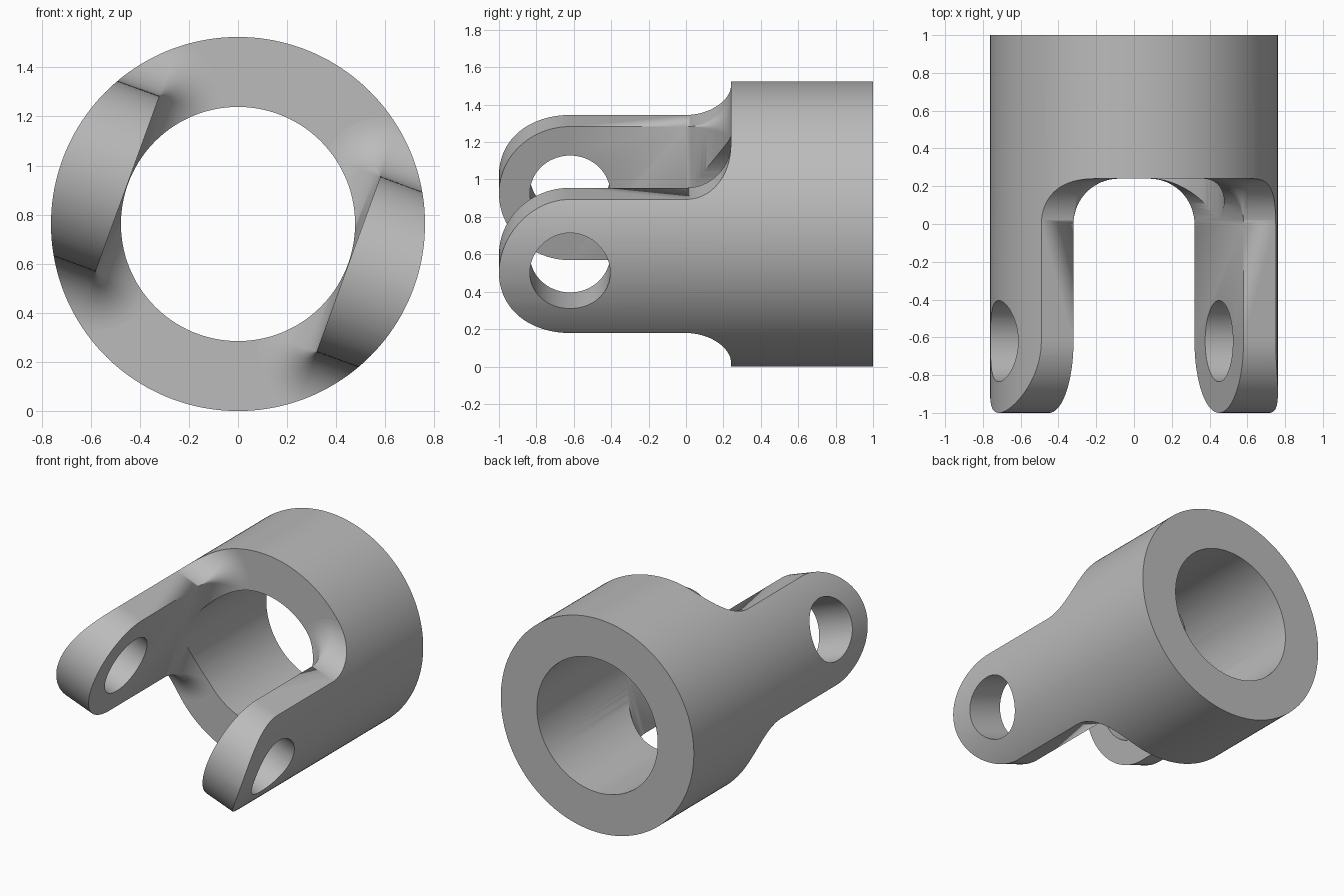
import bpy, bmesh, math
from mathutils import Matrix

OUTER, BORE = 0.762, 0.477      # tube radii
SHOULDER = 0.24                 # where the tube ends and the arms begin
FILLET = 0.24                   # arm root radius
ARM_IN, ARM_W = 0.479, 0.38     # inner flat distance, arm half width
PIN_Y, PIN_R = -0.62, 0.215     # pin hole
TWIST = math.radians(20)

old = bpy.data.objects.get("Cube")
if old:
    bpy.data.objects.remove(old, do_unlink=True)

steel = bpy.data.materials.new("plain grey")
steel.use_nodes = True
grey = (0.5, 0.5, 0.5, 1)
steel.diffuse_color = grey
steel.node_tree.nodes["Principled BSDF"].inputs["Base Color"].default_value = grey


def make(name, bm):
    bmesh.ops.recalc_face_normals(bm, faces=bm.faces)
    mesh = bpy.data.meshes.new(name)
    bm.to_mesh(mesh)
    bm.free()
    mesh.materials.append(steel)
    ob = bpy.data.objects.new(name, mesh)
    bpy.context.collection.objects.link(ob)
    return ob


def cylinder(name, radius, length, axis, y, segments):
    bm = bmesh.new()
    place = Matrix.Translation((0, y, 0)) @ Matrix.Rotation(math.pi / 2, 4, axis)
    bmesh.ops.create_cone(bm, cap_ends=True, segments=segments, radius1=radius,
                          radius2=radius, depth=length, matrix=place)
    return make(name, bm)


def combine(target, tool, operation):
    mod = target.modifiers.new(operation, "BOOLEAN")
    mod.operation, mod.solver, mod.object = operation, "EXACT", tool
    bpy.ops.object.select_all(action="DESELECT")
    bpy.context.view_layer.objects.active = target
    target.select_set(True)
    bpy.ops.object.modifier_apply(modifier=mod.name)
    bpy.data.objects.remove(tool, do_unlink=True)


def arm(name, side):
    """Loft along y: round tip, straight shank, flared fillet at the root."""
    sections = []                               # (y, half width, flare)
    for i in range(25):
        a = math.pi / 2 * i / 24
        sections.append((PIN_Y - ARM_W * math.cos(a), ARM_W * math.sin(a), 0))
    for i in range(17):
        a = math.pi / 2 * i / 16
        sections.append((FILLET * math.sin(a), ARM_W, FILLET * (1 - math.cos(a))))
    sections.append((SHOULDER + 0.2, ARM_W, FILLET))
    bm = bmesh.new()
    rings = []
    for y, w, flare in sections:
        pts = [(1, w + flare)]
        for sign in (1, -1):                    # rounded inner corners
            for k in range(13):
                t = math.pi / 2 * (k / 12 if sign > 0 else 1 - k / 12)
                pts.append((ARM_IN - flare * math.sin(t),
                            sign * (w + flare * math.cos(t))))
        pts.append((1, -w - flare))
        rings.append([bm.verts.new((side * u, y, v)) for u, v in pts])
    for a, b in zip(rings, rings[1:]):
        for i in range(len(a)):
            j = (i + 1) % len(a)
            bm.faces.new((a[i], a[j], b[j], b[i]))
    bm.faces.new(rings[0])
    bm.faces.new(rings[-1])
    bmesh.ops.remove_doubles(bm, verts=bm.verts, dist=1e-5)
    return make(name, bm)


# Envelope: rear block plus the two flared arms
bm = bmesh.new()
bmesh.ops.create_cube(bm, size=2, matrix=Matrix.Translation((0, SHOULDER + 1, 0)))
yoke = make("clevis_yoke", bm)
for label, side in (("left_arm", 1), ("right_arm", -1)):
    combine(yoke, arm(label, side), "UNION")

# Round outside, centre bore, cross pin hole
combine(yoke, cylinder("outer_round", OUTER, 2.0002, "X", 0, 160), "INTERSECT")
combine(yoke, cylinder("centre_bore", BORE, 3, "X", 0.5, 128), "DIFFERENCE")
combine(yoke, cylinder("pin_hole", PIN_R, 3, "Y", PIN_Y, 72), "DIFFERENCE")

# Turn about the bore axis and stand on the ground
yoke.data.transform(Matrix.Translation((0, 0, OUTER)) @ Matrix.Rotation(TWIST, 4, "Y"))

bpy.ops.object.select_all(action="DESELECT")
yoke.select_set(True)
bpy.context.view_layer.objects.active = yoke
bpy.ops.object.shade_smooth_by_angle(angle=math.radians(30))
weighted = yoke.modifiers.new("clean_shading", "WEIGHTED_NORMAL")
weighted.keep_sharp = True
